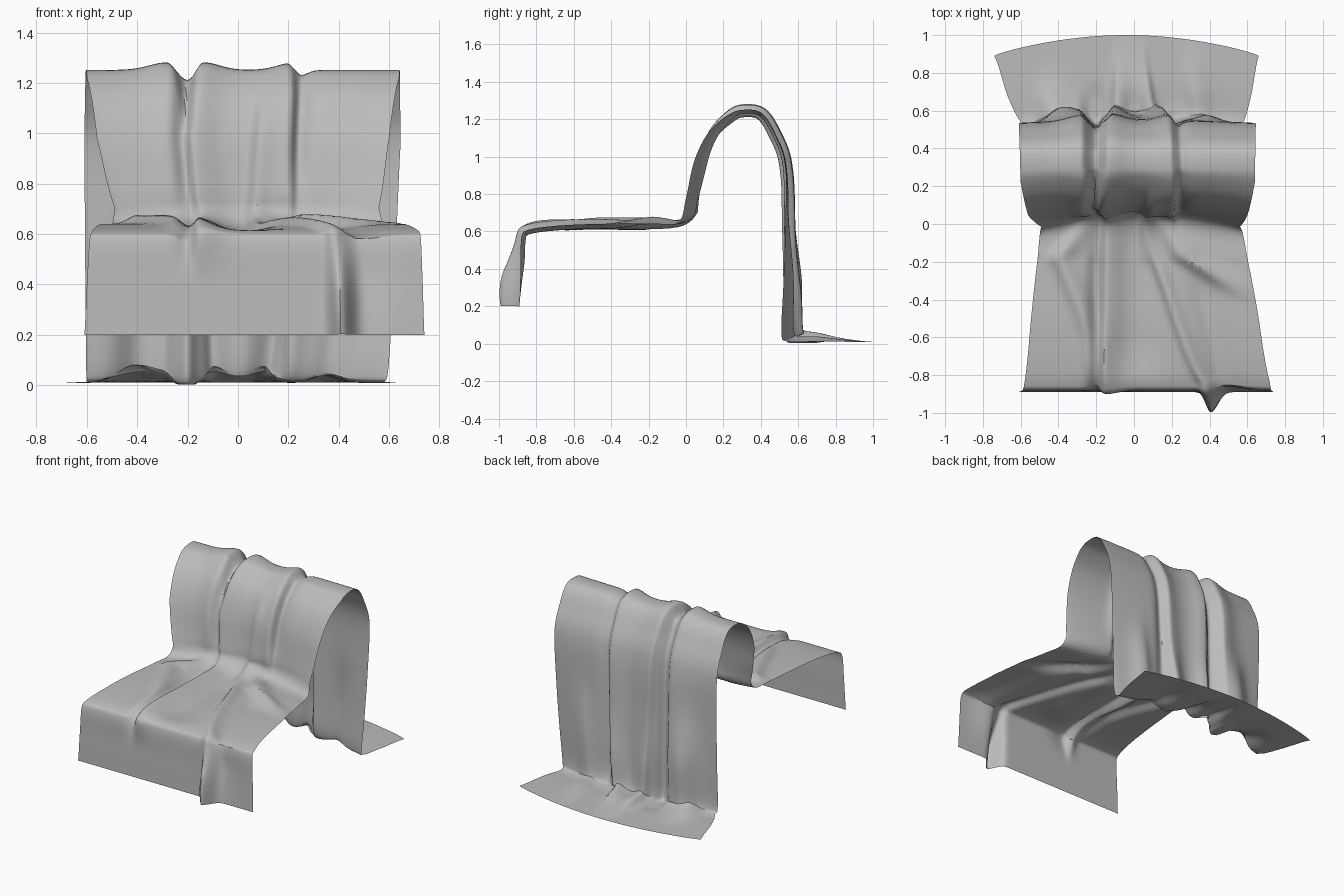
import bpy
import bmesh
import math
from mathutils import Vector

# Remove the default cube only
default_cube = bpy.data.objects.get("Cube")
if default_cube:
    bpy.data.objects.remove(default_cube, do_unlink=True)

COLUMNS = 130
ROWS_PER_STATION = 6

# Side profile (y, z): front hem, seat, backrest, floor hem
PROFILE = [
    (-.89, .2), (-.885, .4), (-.88, .57), (-.84, .61), (-.7, .63), (-.5, .64),
    (-.33, .64), (-.18, .64), (-.04, .65), (0, .78), (.045, .98), (.12, 1.13),
    (.22, 1.22), (.3, 1.25), (.4, 1.235), (.47, 1.13), (.53, .95), (.53, .6),
    (.52, .3), (.51, .06), (.54, .012), (.68, .012), (.89, .01),
]
LAST = len(PROFILE) - 1

# Side edges along the profile (station, right x, left x)
EDGES = [
    (0, -.61, .74), (3, -.58, .72), (7, -.51, .6), (8.5, -.49, .56),
    (10, -.56, .6), (12, -.6, .64), (16, -.61, .645), (20, -.6, .58),
    (LAST, -.74, .66),
]

# How far the middle sits behind the side edges (station, y)
MIDDLE = [(0, 0), (7, 0), (8.5, .08), (13, 0), (16, .01), (19, .06), (LAST, .11)]


def sample(keys, station):
    """Values of a key list at a station, linear between keys."""
    for start, end in zip(keys, keys[1:]):
        if start[0] <= station <= end[0]:
            t = (station - start[0]) / (end[0] - start[0])
            return [a + (b - a) * t for a, b in zip(start[1:], end[1:])]


def profile_at(station):
    """Smooth curve through the profile points."""
    index = min(int(station), LAST - 1)
    t = station - index
    before, start, end, after = (
        Vector(PROFILE[max(0, min(LAST, index + step))]) for step in (-1, 0, 1, 2))
    leave, arrive = (end - before) / 2, (after - start) / 2
    blend = t * t * (3 - 2 * t)
    return (start.lerp(end, blend) + leave * t * (1 - t) ** 2
            - arrive * t * t * (1 - t))


def base_point(across, station):
    y, z = profile_at(station)
    right, left = sample(EDGES, station)
    sag, = sample(MIDDLE, station)
    bow = max(0, math.sin(math.pi * across)) ** .8
    return Vector((right + (left - right) * across, y + sag * bow, z))


folds = []


def add_fold(height, right_width, left_width, *path):
    """Ridge or groove along a path of (station, x), fading out at both ends."""
    def fold(x, station):
        first, last = path[0][0], path[-1][0]
        if not first < station < last:
            return 0
        centre, = sample(path, station)
        offset = x - centre
        width = right_width if offset < 0 else left_width
        fade = min(1, (station - first) / 1.5, (last - station) / 1.5)
        fade *= fade * (3 - 2 * fade)
        return height * fade * math.exp(-(offset / width) ** 2)
    folds.append(fold)


# Long folds running over the backrest
add_fold(.03, .1, .03, (8, -.17), (10, -.22), (13, -.28), (16, -.28), (21, -.3))
add_fold(-.04, .04, .03, (8, -.18), (10, -.22), (13, -.2), (21, -.2))
add_fold(.03, .025, .09, (1, -.16), (8, -.14), (10, -.18), (13, -.14), (LAST, -.08))
add_fold(.03, .03, .06, (6.5, .05), (8, .06), (11.5, .11))
add_fold(.03, .09, .02, (7.5, .2), (13, .225), (16, .21), (LAST, .04))
add_fold(-.03, .02, .05, (8.5, .22), (11, .24), (20, .2))

# Flared fold at the front corner, and the hollow beside it
add_fold(.08, .04, .05, (-1.5, .42), (2, .4))
add_fold(.03, .03, .05, (-1, .42), (3, .37), (5, .22), (8, .05))
add_fold(-.025, .06, .12, (0, .5), (3, .48), (7, .3))

# Crumples on the seat
add_fold(.04, .06, .1, (5.3, .66), (7, .27), (8.5, .07))
add_fold(.035, .05, .07, (2.5, -.2), (4.5, -.23), (7, -.4), (8.5, -.2))
add_fold(-.03, .04, .03, (1, -.2), (8, -.2))
add_fold(-.03, .14, .14, (3, .02), (8.5, 0))

# Bulges where the back meets the floor
add_fold(.06, .08, .1, (16.5, -.38), (19, -.4), (21.5, -.46))
add_fold(.03, .05, .06, (17, -.12), (21.5, -.08))
add_fold(.03, .06, .06, (17, .17), (21.5, .06))
add_fold(.03, .06, .08, (16.5, .42), (LAST, .3))


def cloth_point(across, station):
    point = base_point(across, station)
    run = (base_point(across, min(LAST, station + .1))
           - base_point(across, max(0, station - .1)))
    normal = Vector((0, -run.z, run.y)).normalized()
    point += normal * sum(fold(point.x, station) for fold in folds)
    point.z = max(point.z, .003)
    return point


# Draped cloth sheet
bm = bmesh.new()
rows = [[bm.verts.new(cloth_point(column / COLUMNS, row / ROWS_PER_STATION))
         for column in range(COLUMNS + 1)]
        for row in range(LAST * ROWS_PER_STATION + 1)]
for low, high in zip(rows, rows[1:]):
    for column in range(COLUMNS):
        bm.faces.new((low[column], low[column + 1], high[column + 1], high[column]))
mesh = bpy.data.meshes.new("draped_cloth")
bm.to_mesh(mesh)
bm.free()
cloth = bpy.data.objects.new("draped_cloth", mesh)
bpy.context.collection.objects.link(cloth)

# Plain grey fabric
fabric = bpy.data.materials.new("grey_fabric")
fabric.use_nodes = True
grey = (.5, .5, .5, 1)
fabric.diffuse_color = grey
fabric.node_tree.nodes["Principled BSDF"].inputs["Base Color"].default_value = grey
mesh.materials.append(fabric)

# Smooth shading
bpy.ops.object.select_all(action='DESELECT')
cloth.select_set(True)
bpy.context.view_layer.objects.active = cloth
bpy.ops.object.shade_smooth_by_angle(angle=math.radians(40))
